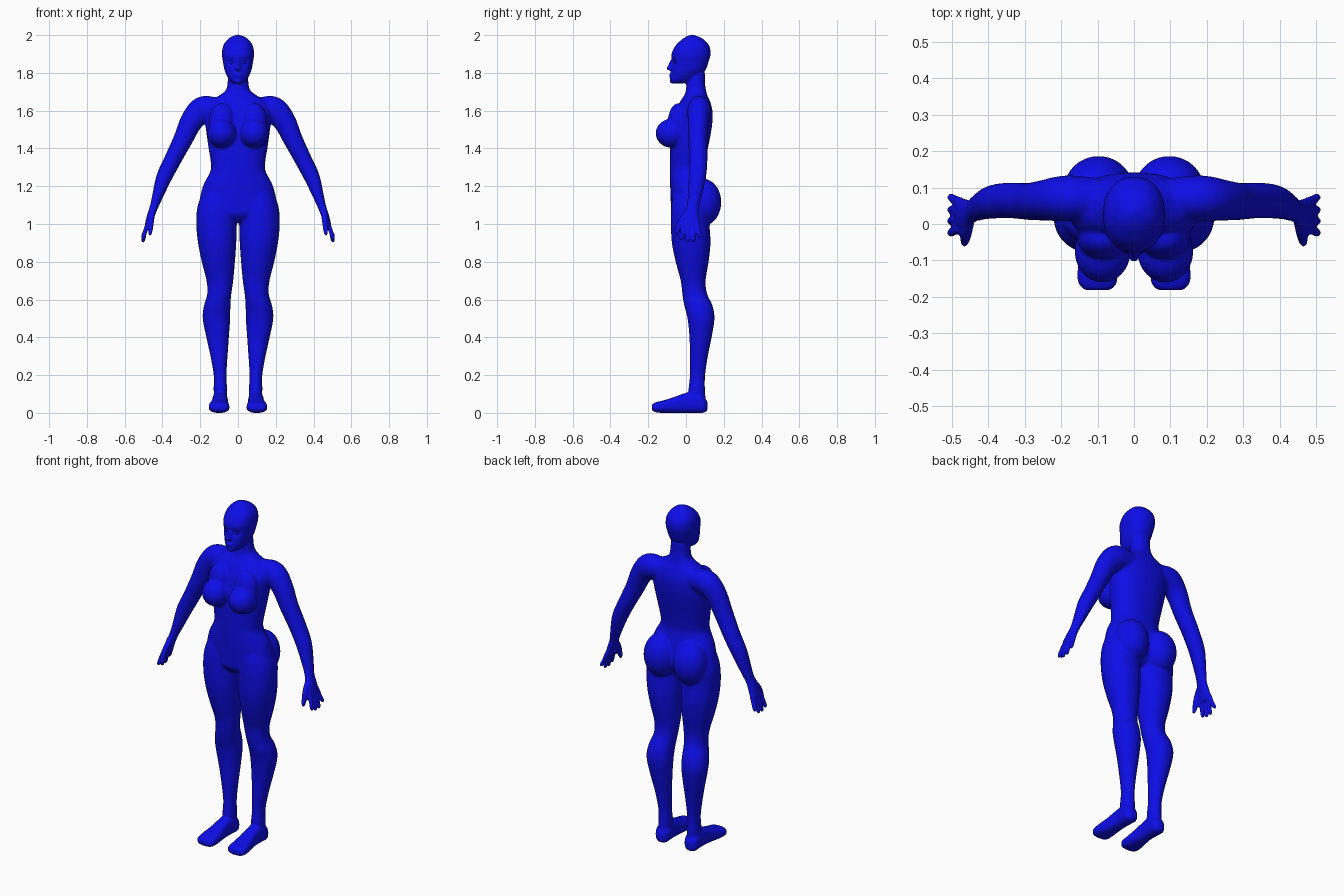
import bpy, bmesh, math
from mathutils import Vector, Matrix

cube = bpy.data.objects.get("Cube")
if cube:
    bpy.data.objects.remove(cube)

blue = bpy.data.materials.new("blue skin")
blue.use_nodes = True
blue.diffuse_color = (0.004, 0.004, 0.8, 1)
blue.node_tree.nodes["Principled BSDF"].inputs["Base Color"].default_value = (0.004, 0.004, 0.8, 1)

bm = bmesh.new()
SIDES = (1, -1)
X, Y, Z = Vector((1, 0, 0)), Vector((0, 1, 0)), Vector((0, 0, 1))


def spline(rows, steps=5):
    """Smoothly interpolate rows of section numbers."""
    pts = [rows[0]] + rows + [rows[-1]]
    out = []
    for a, b, c, d in zip(pts, pts[1:], pts[2:], pts[3:]):
        for k in range(steps):
            t = k / steps
            out.append([q + t / 2 * (r - p + t * (2 * p - 5 * q + 4 * r - s + t * (3 * (q - r) + s - p)))
                        for p, q, r, s in zip(a, b, c, d)])
    return out + [list(rows[-1])]


def loft(rings, power=2.0, count=32):
    """Skin closed rings, each given as centre and two half axes."""
    def bend(v):
        return math.copysign(abs(v) ** (2 / power), v)
    loops = []
    for centre, u, v in rings:
        angles = [2 * math.pi * i / count for i in range(count)]
        loops.append([bm.verts.new(centre + u * bend(math.cos(a)) + v * bend(math.sin(a))) for a in angles])
    for lo, hi in zip(loops, loops[1:]):
        for i in range(count):
            j = (i + 1) % count
            bm.faces.new((lo[i], lo[j], hi[j], hi[i]))
    bm.faces.new(loops[0][::-1])
    bm.faces.new(loops[-1])
    return [v for loop in loops for v in loop]


def upright(rows, power=2.0, side=1):
    """Loft horizontal sections: z, x from, x to, y from, y to."""
    return loft([(Vector((side * (x0 + x1) / 2, (y0 + y1) / 2, z)), X * (x1 - x0) / 2, Y * (y1 - y0) / 2)
                 for z, x0, x1, y0, y1 in spline(rows)], power)


def limb(rows, side, steps=5):
    """Loft along a path: x, y, z, thickness, breadth front to back."""
    rows = spline(rows, steps)
    pts = [Vector((side * r[0], r[1], r[2])) for r in rows]
    rings = []
    for i, r in enumerate(rows):
        along = (pts[min(i + 1, len(pts) - 1)] - pts[max(i - 1, 0)]).normalized()
        wide = (Y - along * along.y).normalized()
        rings.append((pts[i], wide * r[4], along.cross(wide) * r[3]))
    loft(rings)


def ball(centre, radii, side=1, tilt=0):
    place = (Matrix.Translation((side * centre[0], centre[1], centre[2]))
             @ Matrix.Rotation(tilt, 4, 'X') @ Matrix.Diagonal((*radii, 1)))
    bmesh.ops.create_uvsphere(bm, u_segments=32, v_segments=20, radius=1, matrix=place)


# Trunk and neck
trunk = [(1.01, .05, -.04, .07), (1.05, .15, -.075, .11), (1.1, .203, -.08, .13), (1.2, .186, -.084, .115),
         (1.28, .146, -.086, .1), (1.33, .145, -.086, .104), (1.4, .156, -.085, .116), (1.47, .166, -.08, .13),
         (1.54, .175, -.07, .14), (1.6, .18, -.055, .14), (1.65, .15, -.03, .127), (1.68, .1, -.01, .113),
         (1.71, .064, 0, .106), (1.75, .055, .002, .1), (1.8, .05, .01, .1)]
upright([(z, -w, w, y0, y1) for z, w, y0, y1 in trunk], 2.2)

# Head, with the eye sockets pressed in
skull = [(1.745, .026, -.076, -.01), (1.765, .048, -.084, .05), (1.81, .07, -.08, .1), (1.86, .08, -.077, .12),
         (1.9, .085, -.077, .13), (1.945, .078, -.055, .122), (1.98, .052, -.018, .09), (1.996, .024, .01, .055),
         (2.002, .006, .03, .04)]
head = upright([(z, -w, w, y0, y1) for z, w, y0, y1 in skull], 2.2)
for v in head:
    if v.co.y < 0:
        d2 = (abs(v.co.x) - .033) ** 2 + (v.co.z - 1.855) ** 2
        v.co.y += .013 * math.exp(-d2 / .018 ** 2)

# Nose, lips and chin
ball((0, -.08, 1.845), (.01, .012, .03), tilt=-.35)
ball((0, -.087, 1.825), (.015, .017, .012))
ball((0, -.08, 1.79), (.024, .01, .005))
ball((0, -.079, 1.78), (.02, .01, .005))
ball((0, -.072, 1.757), (.022, .014, .014))

leg = [(1.2, .02, .17, -.06, .1), (1.1, .004, .213, -.078, .13), (1.0, .006, .221, -.08, .125),
       (.9, .009, .212, -.075, .13), (.8, .016, .192, -.055, .12), (.7, .025, .167, -.028, .104),
       (.63, .035, .163, -.02, .112), (.57, .04, .18, -.01, .14), (.5, .041, .187, .008, .151),
       (.4, .048, .168, .018, .136), (.3, .055, .146, .02, .116), (.2, .061, .129, .02, .102),
       (.13, .058, .129, .014, .1), (.06, .06, .126, .01, .105)]
foot = [(.113, .095, .02, .012, .06), (.09, .095, .04, 0, .09), (.05, .095, .042, 0, .11), (0, .095, .04, 0, .106),
        (-.06, .097, .046, 0, .085), (-.12, .1, .054, 0, .066), (-.16, .1, .053, .003, .056),
        (-.181, .1, .036, .014, .045)]
arm = [(.06, .07, 1.61, .055, .05), (.13, .07, 1.61, .064, .06), (.19, .07, 1.603, .071, .063),
       (.245, .065, 1.545, .061, .056), (.29, .062, 1.45, .052, .051), (.343, .065, 1.345, .046, .049),
       (.39, .06, 1.25, .042, .046), (.428, .045, 1.14, .028, .036), (.445, .035, 1.09, .022, .032),
       (.463, .026, 1.04, .02, .043), (.48, .026, .985, .015, .047)]
fingers = [(-.012, -.024, .915), (.014, .008, .903), (.038, .039, .905), (.06, .073, .928)]

for s in SIDES:
    # Chest and seat
    ball((.086, -.076, 1.48), (.077, .085, .077), s)
    ball((.085, -.04, 1.54), (.07, .056, .1), s)
    ball((.097, .09, 1.115), (.097, .097, .125), s)
    # Legs and feet
    upright(leg, 2.1, s)
    loft([(Vector((s * x, y, (z0 + z1) / 2)), X * w, Z * (z1 - z0) / 2)
          for y, x, w, z0, z1 in spline(foot)], 2.6)
    # Arms and hands
    limb(arm, s)
    for base, tip, low in fingers:
        limb([(.474, base, 1.01, .012, .013), (.492, (base + tip) / 2, .96, .0115, .0125),
              (.502, tip, low + .012, .0105, .011), (.505, tip, low, .005, .006)], s)
    limb([(.452, .015, 1.07, .016, .016), (.46, -.022, 1.02, .016, .018), (.464, -.046, .965, .012, .014),
          (.466, -.056, .94, .006, .007)], s)

bmesh.ops.recalc_face_normals(bm, faces=bm.faces)
mesh = bpy.data.meshes.new("body")
bm.to_mesh(mesh)
bm.free()
body = bpy.data.objects.new("body", mesh)
bpy.context.collection.objects.link(body)

# Fuse the parts into one skin
fuse = body.modifiers.new("fuse", 'REMESH')
fuse.mode = 'VOXEL'
fuse.voxel_size = .0055
bpy.context.view_layer.update()
skin = bpy.data.meshes.new_from_object(body.evaluated_get(bpy.context.evaluated_depsgraph_get()))
body.modifiers.clear()
body.data = skin
skin.name = "body"
skin.materials.clear()
skin.materials.append(blue)

# Soften everywhere a little, and the broad forms more
broad = body.vertex_groups.new(name="broad forms")
broad.add([v.index for v in skin.vertices if .14 < v.co.z < 1.73 and abs(v.co.x) < .42], 1, 'REPLACE')
for name, rounds, group in (("fine", 3, ""), ("broad", 16, "broad forms")):
    mod = body.modifiers.new(name, 'SMOOTH')
    mod.factor = .5
    mod.iterations = rounds
    mod.vertex_group = group
skin.polygons.foreach_set("use_smooth", [True] * len(skin.polygons))

# Eyes
for s, name in zip(SIDES, ("left_eye", "right_eye")):
    bpy.ops.mesh.primitive_uv_sphere_add(segments=16, ring_count=10, radius=.012, location=(s * .032, -.052, 1.855))
    eye = bpy.context.object
    eye.name = name
    eye.data.materials.append(blue)
    bpy.ops.object.shade_smooth()
